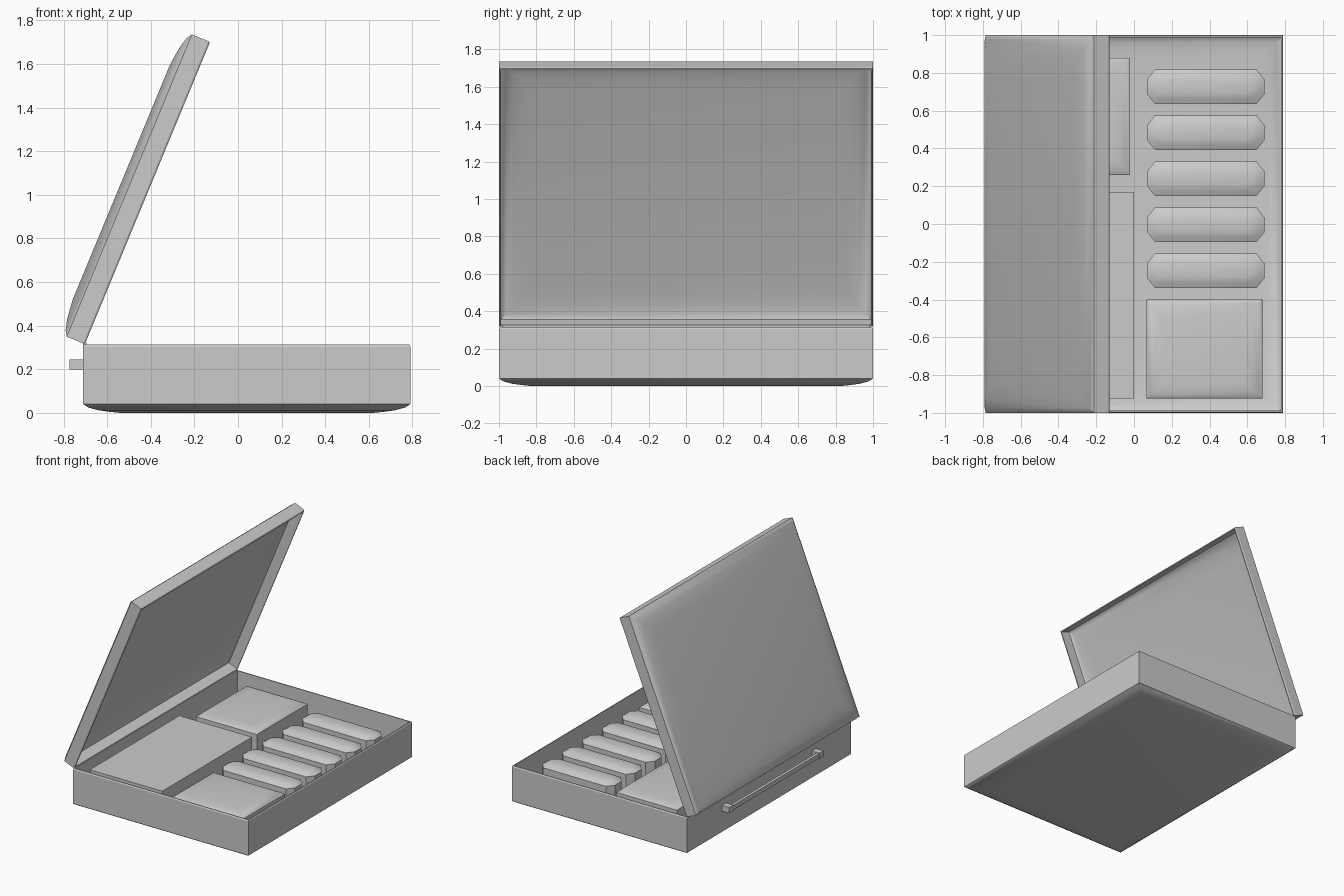
import bpy, bmesh
from math import radians

if "Cube" in bpy.data.objects:
    bpy.data.objects.remove(bpy.data.objects["Cube"])


def loft(name, hx, hy, rings, center=(0, 0), chamfer=None, smooth=30):
    """Stack rectangles (or octagons) given as (inset, z) rings and cap both ends."""
    bm = bmesh.new()
    loops = []
    for inset, z in rings:
        a, b = hx - inset, hy - inset
        if chamfer:
            cx = chamfer[0] * a / hx
            cy = chamfer[1] * b / hy
            pts = [(a, -b + cy), (a, b - cy), (a - cx, b), (-a + cx, b),
                   (-a, b - cy), (-a, -b + cy), (-a + cx, -b), (a - cx, -b)]
        else:
            pts = [(a, -b), (a, b), (-a, b), (-a, -b)]
        loops.append([bm.verts.new((x + center[0], y + center[1], z)) for x, y in pts])
    for low, high in zip(loops, loops[1:]):
        n = len(low)
        for i in range(n):
            j = (i + 1) % n
            bm.faces.new((low[i], low[j], high[j], high[i]))
    bm.faces.new(loops[0])
    bm.faces.new(loops[-1])
    bmesh.ops.recalc_face_normals(bm, faces=bm.faces)
    mesh = bpy.data.meshes.new(name)
    bm.to_mesh(mesh)
    bm.free()
    obj = bpy.data.objects.new(name, mesh)
    bpy.context.collection.objects.link(obj)
    bpy.ops.object.select_all(action='DESELECT')
    obj.select_set(True)
    bpy.context.view_layer.objects.active = obj
    bpy.ops.object.shade_smooth_by_angle(angle=radians(smooth))
    return obj


def box(name, x0, x1, y0, y1, z0, z1, round_top=()):
    """Block with optional extra (inset, z) rings above its side walls."""
    return loft(name, (x1 - x0) / 2, (y1 - y0) / 2,
                [(0, z0), (0, z1), *round_top], ((x0 + x1) / 2, (y0 + y1) / 2))


# Thin pan with a bulging outer panel, shared by the base and the lid
BULGE = [(0.17, 0.0), (0.12, 0.005), (0.07, 0.012), (0.025, 0.024), (0.0, 0.04)]
WALL = 0.012


def pan(height):
    inner = [(i + WALL, z + WALL) for i, z in reversed(BULGE)]
    return BULGE + [(0, height - 0.008), (0.005, height), (WALL, height)] + inner


# Case base
loft("case_base", 0.75, 1.0, pan(0.313), (0.04, 0))

# Lid, hinged open on the left edge
lid = loft("case_lid", 0.75, 1.0, [(i, 0.13 - z) for i, z in pan(0.13)], (0.75, 0))
lid.location = (-0.702, 0, 0.315)
lid.rotation_euler.y = radians(-67.5)

# Contents: three blocks and a row of five capsules
FLOOR = 0.012
box("large_flat_block", -0.62, 0.0, -0.925, 0.17, FLOOR, 0.298)
box("rear_block", -0.54, -0.02, 0.26, 0.88, FLOOR, 0.278,
    [(0.02, 0.288), (0.05, 0.296), (0.08, 0.299)])
box("front_block", 0.065, 0.68, -0.925, -0.40, FLOOR, 0.258,
    [(0.02, 0.272), (0.05, 0.282), (0.09, 0.287)])
for k in range(5):
    loft(f"capsule_{k + 1}", 0.31, 0.092,
         [(0, FLOOR), (0, 0.265), (0.03, 0.283), (0.055, 0.29)],
         (0.38, 0.727 - 0.2435 * k), chamfer=(0.042, 0.052))

# Carry handle on the hinge side
box("handle_bar", -0.77, -0.748, -0.55, 0.55, 0.205, 0.24)
for side, y in (("front", -0.55), ("back", 0.55)):
    box(f"handle_post_{side}", -0.772, -0.705, y - 0.025, y + 0.025, 0.2, 0.245)

# Hinge pin joining lid and base
box("hinge_strip", -0.71, -0.695, -0.98, 0.98, 0.3, 0.322)
